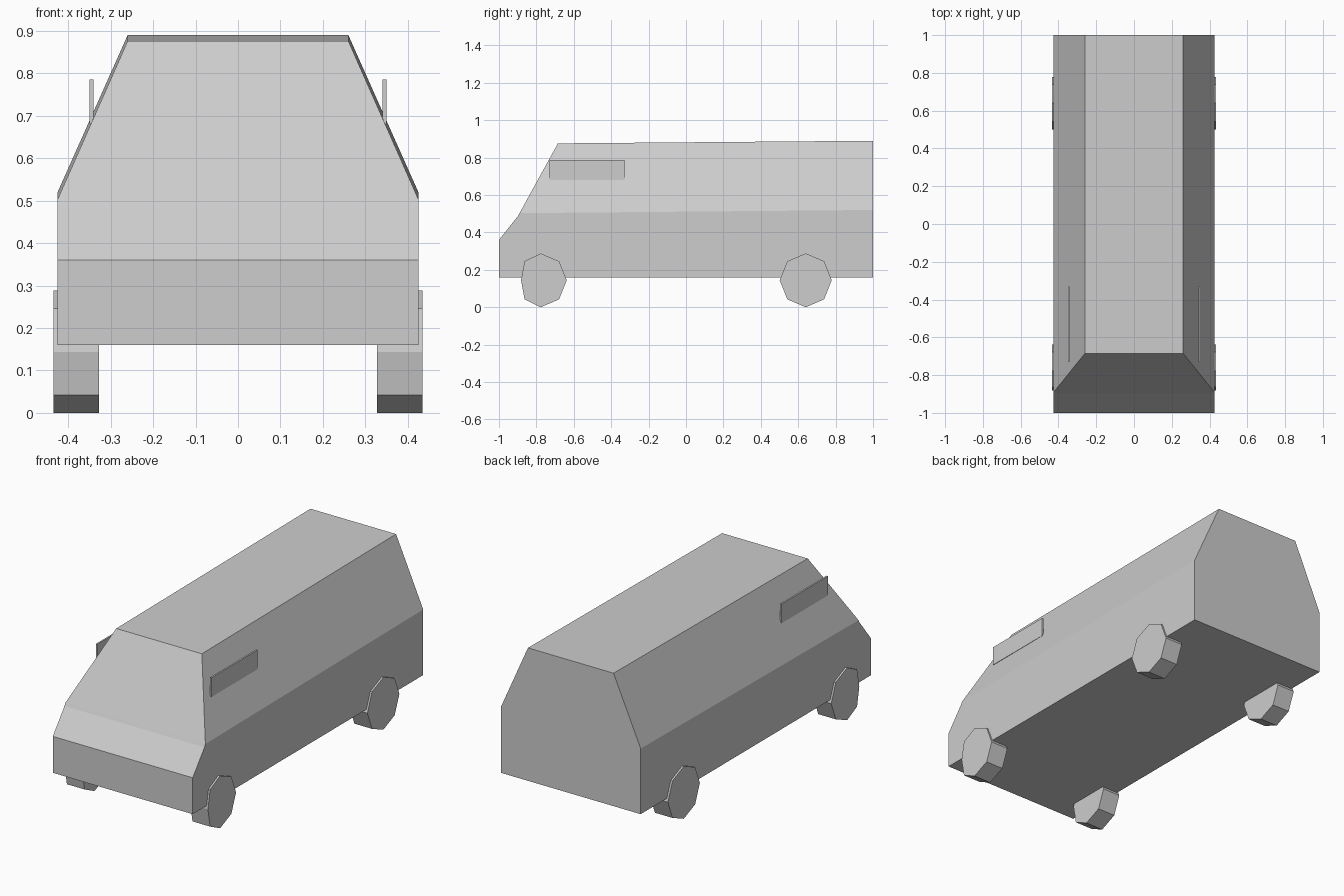
import bpy, bmesh, math

if "Cube" in bpy.data.objects:
    bpy.data.objects.remove(bpy.data.objects["Cube"])

grey = bpy.data.materials.new("plain grey")
grey.diffuse_color = (0.61, 0.61, 0.61, 1)
grey.use_nodes = True
grey.node_tree.nodes["Principled BSDF"].inputs["Base Color"].default_value = grey.diffuse_color


def make_object(name, build):
    bm = bmesh.new()
    build(bm)
    bmesh.ops.recalc_face_normals(bm, faces=bm.faces)
    mesh = bpy.data.meshes.new(name)
    bm.to_mesh(mesh)
    bm.free()
    mesh.materials.append(grey)
    obj = bpy.data.objects.new(name, mesh)
    bpy.context.collection.objects.link(obj)
    return obj


def extrude_profile(points, x0, x1):
    """Prism along x from a (y, z) outline."""
    def build(bm):
        a = [bm.verts.new((x0, y, z)) for y, z in points]
        b = [bm.verts.new((x1, y, z)) for y, z in points]
        bm.faces.new(a)
        bm.faces.new(b[::-1])
        n = len(points)
        for i in range(n):
            j = (i + 1) % n
            bm.faces.new((a[i], a[j], b[j], b[i]))
    return build


# Van body: (half width, y, z) loop from nose bottom over the roof to the tail
OUTLINE = [
    (0.425, -1.0, 0.16), (0.425, -1.0, 0.36),       # nose
    (0.425, -0.898, 0.488), (0.425, -0.89, 0.503),  # bonnet and windscreen sill
    (0.26, -0.685, 0.876), (0.26, 1.0, 0.89),       # roof
    (0.425, 1.0, 0.52), (0.425, 1.0, 0.16),         # tail
]


def build_body(bm):
    left = [bm.verts.new((-w, y, z)) for w, y, z in OUTLINE]
    right = [bm.verts.new((w, y, z)) for w, y, z in OUTLINE]
    n = len(OUTLINE)
    for i in range(n):
        j = (i + 1) % n
        bm.faces.new((left[i], left[j], right[j], right[i]))
    for s in (left, right):
        bm.faces.new([s[i] for i in (0, 1, 2, 3, 6, 7)])   # lower side
        bm.faces.new([s[i] for i in (3, 4, 5, 6)])         # sloping upper side


make_object("van_body", build_body)


def octagon(cy, r, front_limit):
    pts = []
    for i in range(8):
        a = math.pi / 4 * i
        pts.append((max(cy + r * math.cos(a), front_limit),
                    0.144 + 0.144 * math.sin(a)))
    return pts


# Wheels and side mirror plates
for side, s in (("left", -1), ("right", 1)):
    for end, cy, limit in (("front", -0.777, -0.882), ("rear", 0.64, -9)):
        pts = octagon(cy, 0.139, limit)
        if end == "front":
            # slightly flattened leading edge
            pts[3] = (-0.863, pts[3][1])
            pts[5] = (-0.863, pts[5][1])
        make_object(f"{side}_{end}_wheel", extrude_profile(pts, s * 0.328, s * 0.435))
    plate = [(-0.73, 0.68), (-0.33, 0.68), (-0.33, 0.786), (-0.73, 0.786)]
    make_object(f"{side}_side_plate", extrude_profile(plate, s * 0.341, s * 0.35))
